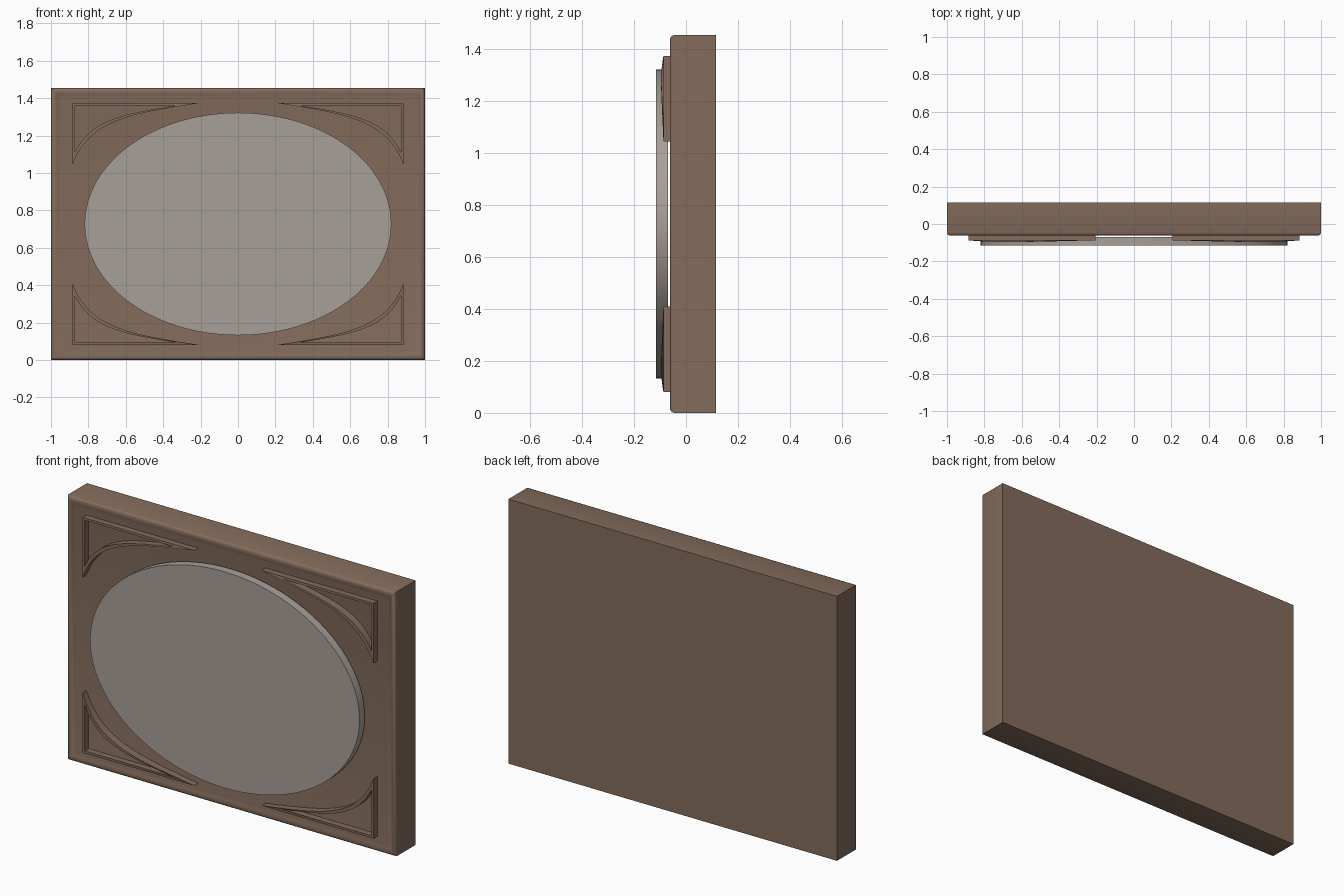
import bpy, bmesh, math
from mathutils import Vector
from mathutils.geometry import interpolate_bezier

cube = bpy.data.objects.get("Cube")
if cube:
    bpy.data.objects.remove(cube)


def material(name, color):
    m = bpy.data.materials.new(name)
    m.use_nodes = True
    m.diffuse_color = color
    m.node_tree.nodes["Principled BSDF"].inputs["Base Color"].default_value = color
    return m


brown = material("warm brown", (0.23, 0.15, 0.107, 1))
grey = material("warm grey", (0.39, 0.35, 0.32, 1))

HEIGHT = 1.455
MID = HEIGHT / 2


def finish(bm, name, mat):
    bmesh.ops.recalc_face_normals(bm, faces=bm.faces)
    mesh = bpy.data.meshes.new(name)
    bm.to_mesh(mesh)
    bm.free()
    mesh.materials.append(mat)
    obj = bpy.data.objects.new(name, mesh)
    bpy.context.collection.objects.link(obj)
    bpy.ops.object.select_all(action="DESELECT")
    obj.select_set(True)
    bpy.context.view_layer.objects.active = obj
    bpy.ops.object.shade_smooth_by_angle(angle=math.radians(35))
    return obj


def bridge(bm, a, b):
    for i in range(len(a)):
        j = (i + 1) % len(a)
        bm.faces.new((a[i], a[j], b[j], b[i]))


# Backing panel: rectangular rings of (inset, y) with a rounded raised rim
bm = bmesh.new()
rings = []
for inset, y in [(0, 0.115), (0, -0.047), (0.004, -0.056), (0.012, -0.061),
                 (0.024, -0.061), (0.034, -0.056), (0.048, -0.053)]:
    w, h = 1 - inset, MID - inset
    rings.append([bm.verts.new((sx * w, y, MID + sz * h))
                  for sx, sz in ((-1, -1), (1, -1), (1, 1), (-1, 1))])
for a, b in zip(rings, rings[1:]):
    bridge(bm, a, b)
bm.faces.new(rings[0])
bm.faces.new(rings[-1])
finish(bm, "panel", brown)

# Oval plate standing just clear of the panel
bm = bmesh.new()
loops = []
for y in (-0.115, -0.069):
    loops.append([bm.verts.new((0.82 * math.cos(k * math.tau / 96), y,
                                MID + 0.595 * math.sin(k * math.tau / 96)))
                  for k in range(96)])
    bm.faces.new(loops[-1])
bridge(bm, *loops)
finish(bm, "oval_plate", grey)

# Corner brackets: open frames with two straight rails and one swept rail
STEPS = 25


def outline(corner, *handles):
    pts = interpolate_bezier(*[Vector((a, b, 0)) for a, b in handles], STEPS)
    return [corner] + [(p.x, p.y) for p in pts]


outer = outline((0, 0), (0, 0.33), (0.09, 0.09), (0.30, 0.06), (0.68, 0))
inner = outline((0.013, 0.013), (0.013, 0.265), (0.10, 0.08), (0.28, 0.06), (0.555, 0.013))


def front_y(i):
    bulge = 0 if i == 0 else math.sin(math.pi * (i - 1) / (STEPS - 1))
    return -0.087 - 0.009 * bulge


def bracket(name, sx, sz):
    bm = bmesh.new()

    def ring(points, depth):
        return [bm.verts.new((sx * (0.885 - a), depth(i), MID + sz * (0.647 - b)))
                for i, (a, b) in enumerate(points)]

    def back(i):
        return -0.05

    loops = [ring(outer, back), ring(outer, front_y), ring(inner, front_y), ring(inner, back)]
    for k in range(4):
        bridge(bm, loops[k], loops[(k + 1) % 4])
    finish(bm, name, brown)


for sx, side in ((1, "left"), (-1, "right")):
    for sz, level in ((1, "upper"), (-1, "lower")):
        bracket(f"{level}_{side}_corner_bracket", sx, sz)
